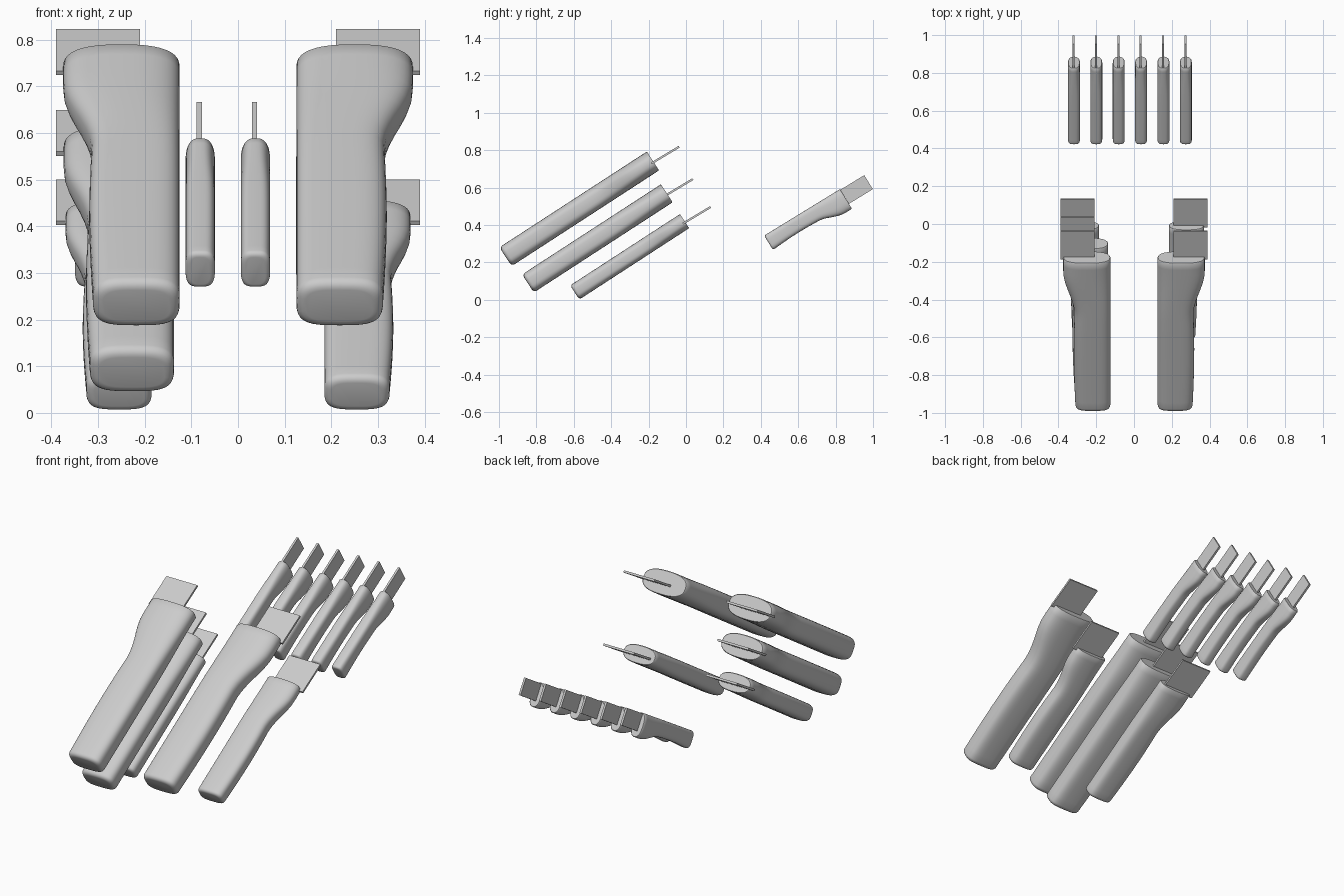
import bpy, bmesh, math
from mathutils import Vector

if "Cube" in bpy.data.objects:
    bpy.data.objects.remove(bpy.data.objects["Cube"])

SEG = 40


def finish(bm, name):
    bmesh.ops.recalc_face_normals(bm, faces=bm.faces)
    me = bpy.data.meshes.new(name)
    bm.to_mesh(me)
    bm.free()
    ob = bpy.data.objects.new(name, me)
    bpy.context.collection.objects.link(ob)
    bpy.ops.object.select_all(action='DESELECT')
    ob.select_set(True)
    bpy.context.view_layer.objects.active = ob
    bpy.ops.object.shade_smooth_by_angle(angle=math.radians(40))
    return ob


def smooth(a, b, t):
    t = min(max((t - a) / (b - a), 0), 1)
    return t * t * (3 - 2 * t)


def spow(v, p):
    return math.copysign(abs(v) ** p, v)


def handle(name, origin, side, axis, norm, length, width, flare, thick, belly):
    """Loft a rounded grip: straight spine at a=0, belly side flares at the head."""
    bm = bmesh.new()
    # (position along axis, edge inset): rounded butt, crisp head
    r = thick * 0.17
    stations = [(r * (1 - math.cos(k * math.pi / 8)), r * (1 - math.sin(k * math.pi / 8)))
                for k in range(5)]
    stations += [(r + (length - r - 0.004) * k / 24, 0) for k in range(1, 25)]
    stations += [(length, 0.003)]
    rings = []
    for t, inset in stations:
        f = t / length
        outer = width + belly * math.sin(math.pi * min(f / 0.75, 1)) + flare * smooth(0.62, 0.91, f)
        mid, ha, hw = outer / 2, outer / 2 - inset, thick / 2 - inset
        p = 2 / (3.4 - 0.8 * smooth(0.5, 1, f))
        ring = []
        for i in range(SEG):
            q = 2 * math.pi * i / SEG
            ring.append(bm.verts.new(origin + side * (mid + ha * spow(math.cos(q), p))
                                     + axis * t + norm * (hw * spow(math.sin(q), p))))
        rings.append(ring)
    for a, b in zip(rings, rings[1:]):
        for i in range(SEG):
            j = (i + 1) % SEG
            bm.faces.new((a[i], a[j], b[j], b[i]))
    bm.faces.new(rings[0])
    bm.faces.new(rings[-1])
    return finish(bm, name)


def blade(name, start, side, axis, norm, a0, a1, length, thick):
    """Thin flat stub of blade emerging from the head."""
    bm = bmesh.new()
    bmesh.ops.create_cube(bm, size=1)
    for v in bm.verts:
        c = v.co.copy()
        v.co = (start + side * (a0 + (c.x + 0.5) * (a1 - a0))
                + axis * ((c.y + 0.5) * (length + 0.01) - 0.01) + norm * (c.z * thick))
    return finish(bm, name)


def frame(deg):
    s, c = math.sin(math.radians(deg)), math.cos(math.radians(deg))
    return Vector((0, c, s)), Vector((0, -s, c))


# Wide knives on both sides: name, sides, butt (y, z), inner x, width, flare, thickness, length
axis, norm = frame(33)
b_axis, b_norm = frame(31)
wide = [
    ("large_knife", (-1, 1), (-0.965, 0.230), 0.125, 0.185, 0.065, 0.120, 0.94),
    ("medium_knife", (-1,), (-0.845, 0.087), 0.137, 0.180, 0.057, 0.115, 0.885),
    ("small_knife", (-1, 1), (-0.595, 0.039), 0.185, 0.139, 0.046, 0.090, 0.70),
]
for name, sides, (y, z), x0, w, fl, th, ln in wide:
    for s in sides:
        tag = name + ("_left" if s < 0 else "_right")
        side = Vector((s, 0, 0))
        o = Vector((s * x0, y, z))
        handle(tag + "_handle", o, side, axis, norm, ln, w, fl, th, 0.009)
        head = o + axis * ln
        head.x = 0
        head.z -= 0.008
        blade(tag + "_blade", head, side, b_axis, b_norm, 0.21, 0.39, 0.163, 0.011)

# Row of six narrow knives, blades standing on edge
axis, norm = frame(31.5)
side = Vector((1, 0, 0))
for i in range(6):
    o = Vector((-0.318 + 0.1185 * i, 0.418, 0.343))
    tag = "narrow_knife_%d" % (i + 1)
    handle(tag + "_handle", o, -norm, axis, side, 0.475, 0.09, 0.033, 0.063, -0.008)
    head = o + axis * 0.475 - side * 0.002
    blade(tag + "_blade", head, -norm, axis, side, 0.004, 0.092, 0.15, 0.011)
